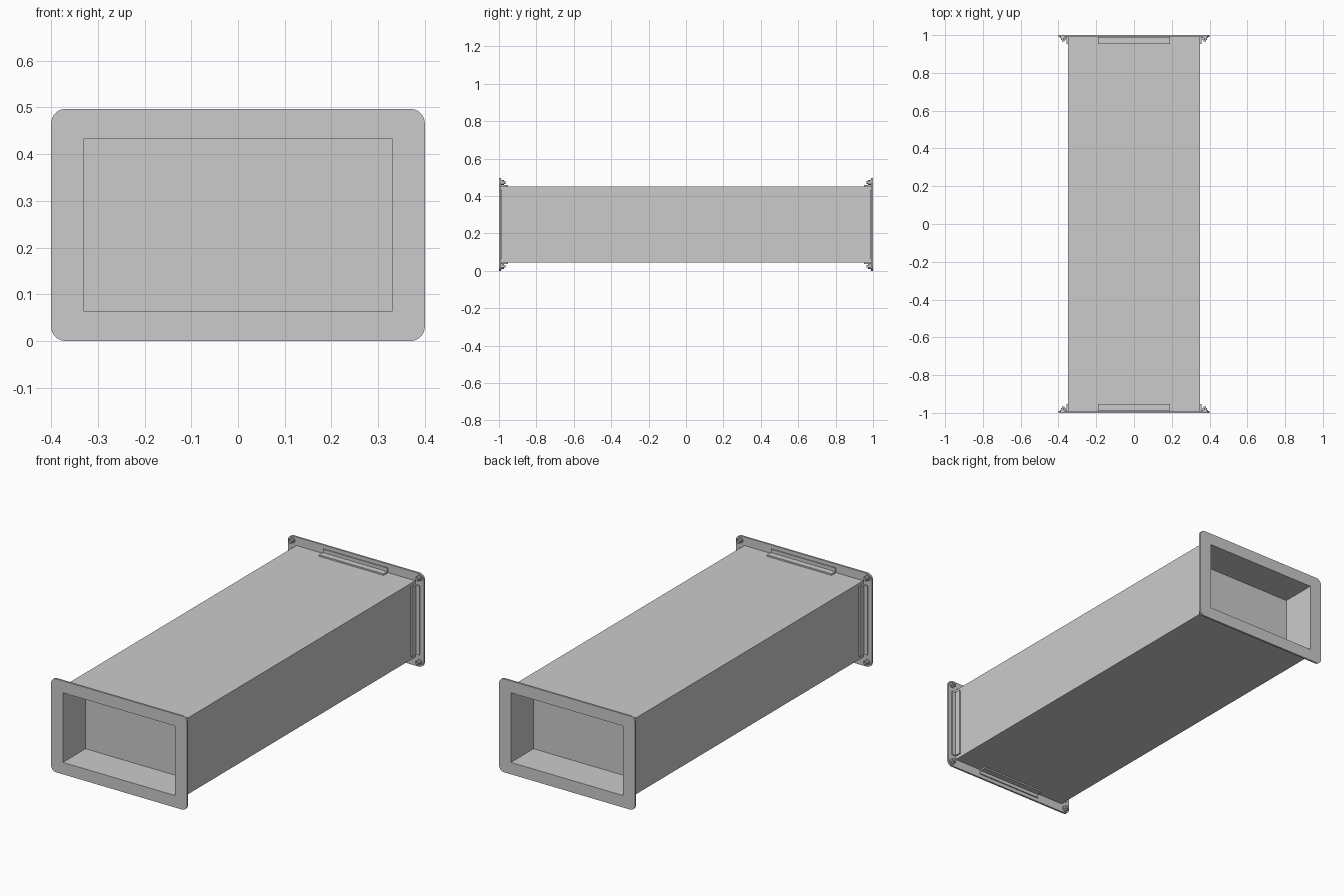
import bpy, bmesh, math
from mathutils import Matrix, Vector

if "Cube" in bpy.data.objects:
    bpy.data.objects.remove(bpy.data.objects["Cube"])

CZ = 0.2515          # height of the duct centre line
BODY = (0.35, 0.203) # outer half width / half height of the duct
HOLE = (0.33, 0.185) # half size of the opening
FLANGE = (0.40, 0.2485)


def finish(name, bm):
    bmesh.ops.recalc_face_normals(bm, faces=bm.faces)
    me = bpy.data.meshes.new(name)
    bm.to_mesh(me)
    bm.free()
    ob = bpy.data.objects.new(name, me)
    bpy.context.collection.objects.link(ob)
    return ob


def rect(bm, half, y):
    w, h = half
    return [bm.verts.new((x, y, CZ + z)) for x, z in ((-w, -h), (w, -h), (w, h), (-w, h))]


def rounded(half, r, steps=5):
    w, h = half
    pts = []
    for i, (sx, sz) in enumerate(((1, 1), (-1, 1), (-1, -1), (1, -1))):
        for k in range(steps + 1):
            a = math.pi / 2 * (i + k / steps)
            pts.append((sx * (w - r) + r * math.cos(a), sz * (h - r) + r * math.sin(a)))
    return pts


def box(bm, lo, hi):
    lo, hi = Vector(lo), Vector(hi)
    m = Matrix.Translation((lo + hi) / 2) @ Matrix.Diagonal((*(hi - lo), 1))
    bmesh.ops.create_cube(bm, size=1, matrix=m)


# Duct body: outer skin, end rims and a shallow recess with a core wall at each end
bm = bmesh.new()
loops = [rect(bm, HOLE, -0.81), rect(bm, HOLE, -0.992), rect(bm, BODY, -0.992),
         rect(bm, BODY, 0.992), rect(bm, HOLE, 0.992), rect(bm, HOLE, 0.81)]
for a, b in zip(loops, loops[1:]):
    for i in range(4):
        j = (i + 1) % 4
        bm.faces.new((a[i], a[j], b[j], b[i]))
bm.faces.new(loops[0])
bm.faces.new(loops[-1])
finish("duct_body", bm)

for side, tag in ((-1, "front"), (1, "back")):
    # Flange plate with rounded corners and rectangular opening
    cu = bpy.data.curves.new(tag + "_flange", 'CURVE')
    cu.dimensions = '2D'
    cu.fill_mode = 'BOTH'
    cu.extrude = 0.005
    w, h = HOLE
    for pts in (rounded(FLANGE, 0.03), [(-w, -h), (w, -h), (w, h), (-w, h)]):
        sp = cu.splines.new('POLY')
        sp.points.add(len(pts) - 1)
        for p, (x, z) in zip(sp.points, pts):
            p.co = (x, z, 0, 1)
        sp.use_cyclic_u = True
        sp.use_smooth = False
    fl = bpy.data.objects.new(tag + "_flange", cu)
    bpy.context.collection.objects.link(fl)
    fl.location = (0, side * 0.995, CZ)
    fl.rotation_euler = (math.pi / 2, 0, 0)
    bpy.ops.object.select_all(action='DESELECT')
    fl.select_set(True)
    bpy.context.view_layer.objects.active = fl
    bpy.ops.object.convert(target='MESH')

    # Angle brackets behind the flange: one leg on the duct, one on the plate
    bm = bmesh.new()
    y0, y1, y2 = side * 0.952, side * 0.984, side * 0.991
    for s in (-1, 1):
        d, e, f = BODY[1] - 0.002, BODY[1] + 0.008, BODY[1] + 0.026
        box(bm, (-0.19, y0, CZ + s * d), (0.19, y2, CZ + s * e))
        box(bm, (-0.19, y1, CZ + s * d), (0.19, y2, CZ + s * f))
        d, e, f = BODY[0] - 0.002, BODY[0] + 0.008, BODY[0] + 0.028
        box(bm, (s * d, y0, CZ - 0.185), (s * e, y2, CZ + 0.185))
        box(bm, (s * d, y1, CZ - 0.185), (s * f, y2, CZ + 0.185))
    finish(tag + "_angle_brackets", bm)

    # Corner bolts: washer, hex nut and shank end
    bm = bmesh.new()
    for sx in (-1, 1):
        for sz in (-1, 1):
            for r, n, a, b in ((0.017, 16, 0.991, 0.986), (0.014, 6, 0.987, 0.974),
                               (0.007, 12, 0.976, 0.966)):
                m = (Matrix.Translation((sx * 0.374, side * (a + b) / 2, CZ + sz * 0.224))
                     @ Matrix.Rotation(math.pi / 2, 4, 'X'))
                bmesh.ops.create_cone(bm, cap_ends=True, segments=n, radius1=r,
                                      radius2=r, depth=a - b, matrix=m)
    finish(tag + "_corner_bolts", bm)

# Rest exactly on the ground plane
for ob in bpy.context.collection.objects:
    ob.location.z -= CZ - FLANGE[1]
